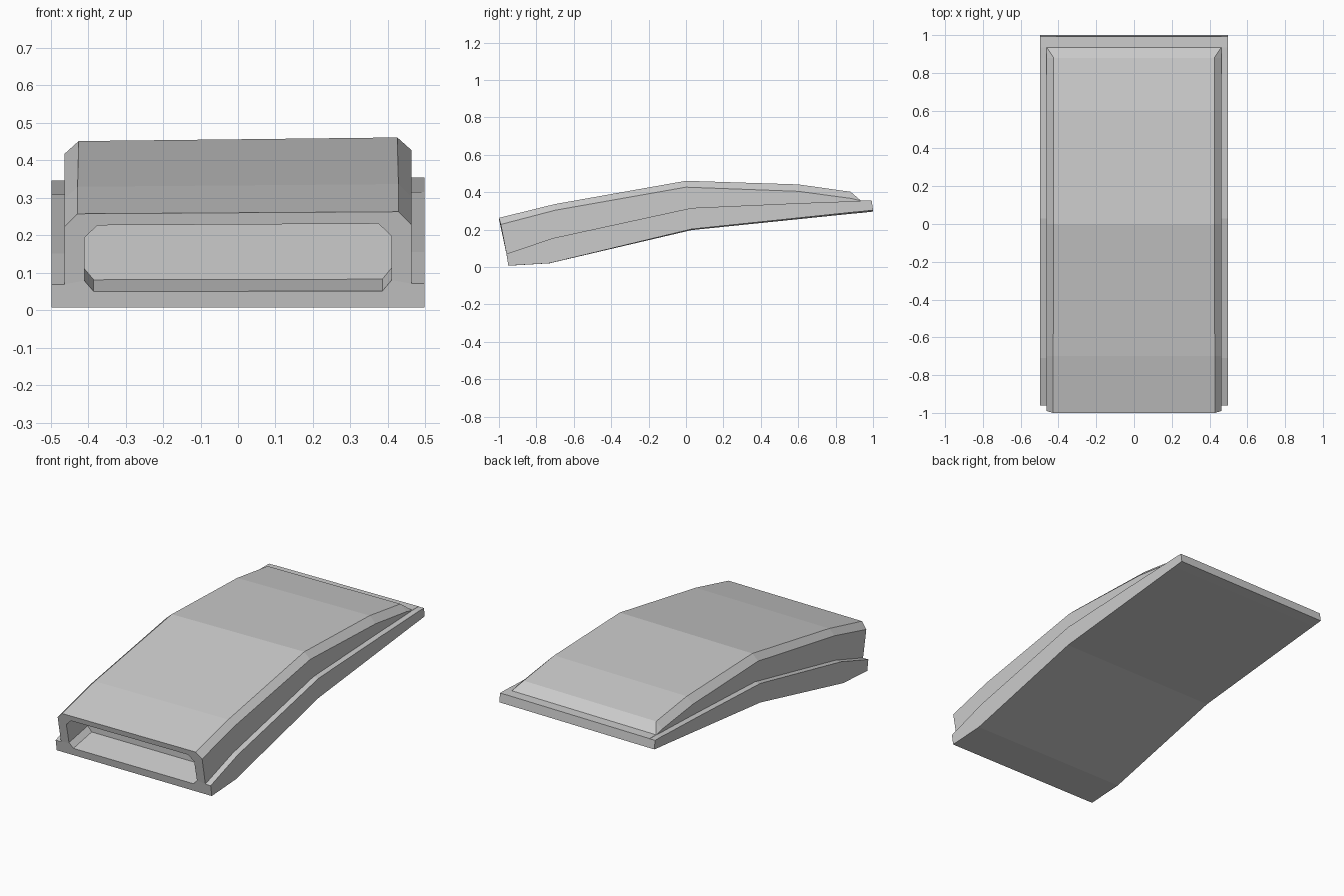
import bpy
import bmesh

cube = bpy.data.objects.get("Cube")
if cube:
    bpy.data.objects.remove(cube, do_unlink=True)

grey = bpy.data.materials.new("plain grey")
grey.use_nodes = True
colour = (0.6, 0.6, 0.6, 1)
grey.diffuse_color = colour
grey.node_tree.nodes["Principled BSDF"].inputs["Base Color"].default_value = colour


def loft(name, sections):
    """Skin closed, mirrored sections; each lists (x, y, z) for the left half, bottom to top."""
    bm = bmesh.new()
    rings = []
    for half in sections:
        ring = half + [(-x, y, z) for x, y, z in reversed(half)]
        # the whole part leans a touch higher on its left
        rings.append([bm.verts.new((x, y, z * (1 + 0.025 * x))) for x, y, z in ring])
    for a, b in zip(rings, rings[1:]):
        for i in range(len(a)):
            j = (i + 1) % len(a)
            bm.faces.new((a[i], a[j], b[j], b[i]))
    bm.faces.new(rings[0])
    bm.faces.new(rings[-1])
    bmesh.ops.remove_doubles(bm, verts=bm.verts, dist=0.0005)
    bmesh.ops.recalc_face_normals(bm, faces=bm.faces)
    mesh = bpy.data.meshes.new(name)
    bm.to_mesh(mesh)
    bm.free()
    mesh.materials.append(grey)
    obj = bpy.data.objects.new(name, mesh)
    bpy.context.collection.objects.link(obj)
    return obj


# Scoop body: (y, z) of flange bottom, flange top, hood shoulder and hood crown, then crown half width
stations = [
    ((-0.95, 0.007), (-0.96, 0.07), (-0.99, 0.225), (-1.0, 0.26), 0.428),
    ((-0.73, 0.02), (-0.71, 0.153), (-0.7, 0.3), (-0.7, 0.333), 0.428),
    ((0.03, 0.2), (0.03, 0.312), (0.0, 0.422), (0.0, 0.456), 0.425),
    ((0.6, 0.259), (0.6, 0.337), (0.6, 0.4), (0.6, 0.437), 0.425),
    ((0.88, 0.288), (0.88, 0.347), (0.88, 0.363), (0.88, 0.398), 0.425),
    ((0.935, 0.293), (0.935, 0.35), (0.935, 0.35), (0.935, 0.351), 0.462),
    ((1.0, 0.3), (0.993, 0.35), (0.993, 0.35), (0.993, 0.351), 0.462),
]
body = loft("scoop_body", [
    [(0.497, *low), (0.497, *flange), (0.463, *flange), (0.463, *shoulder), (width, *crown)]
    for low, flange, shoulder, crown, width in stations])

# Front opening: a chamfered slot that climbs as it goes in
slot = [(0.385, 0.05), (0.41, 0.08), (0.41, 0.2), (0.375, 0.235)]
cutter = loft("opening_cutter", [
    [(x, y, z + lift) for x, z in slot] for y, lift in ((-1.05, -0.017), (-0.79, 0.032))])
cutter.hide_render = True

cut = body.modifiers.new("front_opening", "BOOLEAN")
cut.operation = "DIFFERENCE"
cut.solver = "EXACT"
cut.object = cutter
bpy.context.view_layer.objects.active = body
bpy.ops.object.modifier_apply(modifier=cut.name)
bpy.data.objects.remove(cutter, do_unlink=True)
